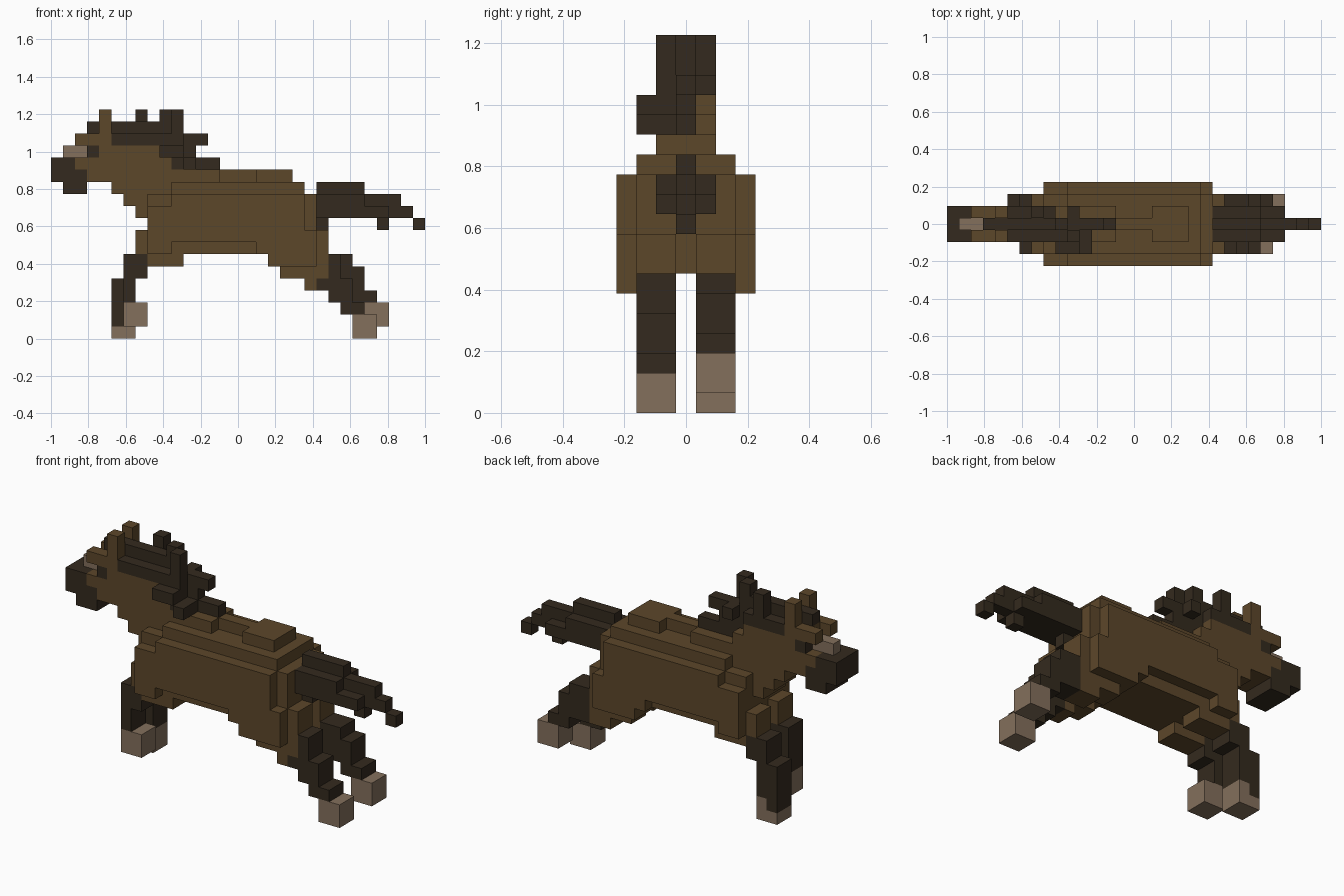
import bpy

cube = bpy.data.objects.get("Cube")
if cube:
    bpy.data.objects.remove(cube, do_unlink=True)

UNIT = 2 / 31          # edge of one block
HALF_LENGTH, HALF_WIDTH = 15.5, 3.5

# Crosswise block spans
FULL, WIDE, MID, CENTRE = (0, 6), (1, 5), (2, 4), (3, 3)
NEAR, FAR = (1, 2), (4, 5)
NEAR_SIDE, FAR_SIDE = (0, 2), (4, 6)
NEAR_EDGE, FAR_EDGE = (2, 2), (4, 4)
NEAR_LOCK = (1, 1)


def make_material(name, colour):
    mat = bpy.data.materials.new(name)
    mat.use_nodes = True
    mat.diffuse_color = (*colour, 1)
    bsdf = next(n for n in mat.node_tree.nodes if n.type == 'BSDF_PRINCIPLED')
    bsdf.inputs["Base Color"].default_value = (*colour, 1)
    bsdf.inputs["Roughness"].default_value = 0.9
    return mat


brown = make_material("brown coat", (0.108, 0.063, 0.023))
dark = make_material("dark hair", (0.034, 0.023, 0.013))
horn = make_material("pale horn", (0.23, 0.16, 0.107))

blocks = {}            # block position -> part name
coats = {}             # part name -> material


def fill(part, mat, span, *boxes):
    """Fill boxes given as first column, last column, bottom row, top row."""
    coats[part] = mat
    for first, last, low, high in boxes:
        for x in range(first, last + 1):
            for y in range(span[0], span[1] + 1):
                for z in range(low, high + 1):
                    blocks[x, y, z] = part


# Barrel of the body, stepped in at the back and belly
fill("body", brown, FULL, (8, 20, 8, 10), (10, 20, 11, 11))
fill("body", brown, WIDE, (8, 21, 7, 11), (10, 20, 12, 12))
fill("body", brown, MID, (17, 19, 13, 13))
fill("body", brown, CENTRE, (14, 16, 13, 13))

# Neck and chest
fill("neck", brown, MID, (5, 13, 12, 13), (6, 10, 11, 11), (7, 9, 10, 10),
     (4, 9, 14, 14), (5, 8, 15, 15))

# Head with a brow on each side of the nose
fill("head", brown, MID, (3, 5, 13, 13), (2, 4, 14, 14), (3, 4, 15, 16))
fill("muzzle", dark, MID, (0, 1, 14, 14), (0, 2, 13, 13), (1, 2, 12, 12))
fill("nose_patch", horn, CENTRE, (1, 2, 15, 15))
for name, edge in (("near", NEAR_EDGE), ("far", FAR_EDGE)):
    fill("head", brown, edge, (2, 2, 16, 16))
    fill(name + "_eye", dark, edge, (3, 3, 15, 15))
    fill(name + "_ear", brown, edge, (4, 4, 17, 18))

# Mane with loose tufts
fill("mane", dark, CENTRE, (3, 9, 17, 17), (5, 12, 16, 16),
     (9, 11, 15, 15), (10, 13, 14, 14), (9, 9, 18, 18))
fill("mane", dark, MID, (5, 8, 16, 16))
fill("mane", dark, NEAR_EDGE, (9, 10, 16, 16), (10, 10, 17, 18),
     (9, 10, 15, 15), (10, 11, 14, 14))
fill("mane", dark, FAR_EDGE, (7, 7, 17, 18), (10, 10, 16, 16))
fill("mane", dark, NEAR_LOCK, (9, 10, 15, 15), (11, 11, 14, 14))

# Tail
fill("tail", dark, MID, (22, 25, 11, 11), (26, 27, 10, 10))
fill("tail", dark, MID, (22, 25, 10, 10))
fill("tail", dark, CENTRE, (22, 25, 12, 12), (22, 28, 11, 11), (26, 29, 10, 10),
     (22, 22, 9, 9), (27, 27, 9, 9), (30, 30, 9, 9))

# Shoulders and haunches on both sides
for name, side, leg, inner in (("near", NEAR_SIDE, NEAR, NEAR_EDGE),
                               ("far", FAR_SIDE, FAR, FAR_EDGE)):
    fill(name + "_shoulder", brown, side, (8, 9, 7, 7))
    fill(name + "_shoulder", brown, leg, (8, 10, 6, 6), (7, 7, 7, 8))
    fill(name + "_haunch", brown, side, (17, 21, 7, 7), (18, 21, 6, 6),
         (21, 21, 8, 8))
    fill(name + "_haunch", brown, leg, (19, 22, 5, 6), (21, 22, 4, 4),
         (22, 22, 7, 8))

# Legs: each is half a stride apart from its opposite
fill("near_front_leg", dark, NEAR, (6, 7, 5, 6), (6, 6, 3, 4))
fill("far_front_leg", dark, FAR, (6, 7, 5, 6), (5, 6, 2, 4), (5, 5, 1, 1))
fill("near_hind_leg", dark, NEAR, (23, 23, 5, 6), (22, 24, 4, 4),
     (23, 24, 3, 3), (24, 25, 2, 2))
fill("far_hind_leg", dark, FAR, (23, 24, 6, 6), (23, 25, 5, 5),
     (23, 25, 4, 4), (25, 26, 3, 3))

# Hooves
fill("near_front_hoof", horn, NEAR, (6, 7, 1, 2))
fill("far_front_hoof", horn, FAR, (5, 6, 0, 0), (6, 6, 1, 1))
fill("near_hind_hoof", horn, NEAR, (25, 26, 0, 1))
fill("far_hind_hoof", horn, FAR, (26, 27, 1, 2))


def build(part):
    """Make one object from the exposed faces of a part's blocks."""
    verts, faces = {}, []
    for cell in (c for c, owner in blocks.items() if owner == part):
        for axis in range(3):
            u, v = (axis + 1) % 3, (axis + 2) % 3
            for step in (0, 1):
                beside = list(cell)
                beside[axis] += 1 if step else -1
                if tuple(beside) in blocks:
                    continue
                ring = []
                for du, dv in ((0, 0), (1, 0), (1, 1), (0, 1)):
                    corner = list(cell)
                    corner[axis] += step
                    corner[u] += du
                    corner[v] += dv
                    ring.append(verts.setdefault(tuple(corner), len(verts)))
                faces.append(ring if step else ring[::-1])
    points = [((x - HALF_LENGTH) * UNIT, (y - HALF_WIDTH) * UNIT, z * UNIT)
              for x, y, z in verts]
    mesh = bpy.data.meshes.new(part)
    mesh.from_pydata(points, [], faces)
    mesh.materials.append(coats[part])
    bpy.context.scene.collection.objects.link(bpy.data.objects.new(part, mesh))


for part in coats:
    build(part)
